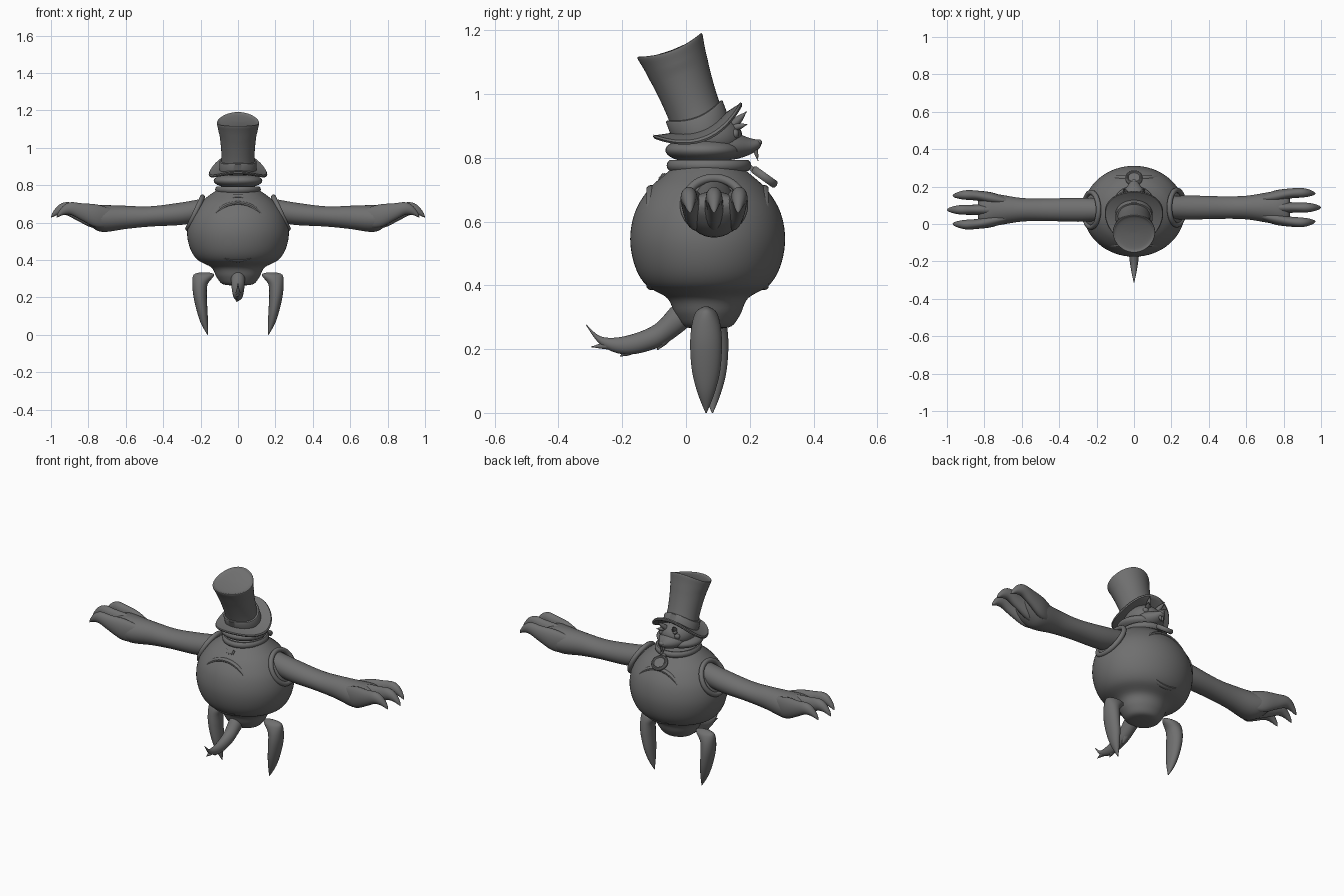
import bpy, bmesh, math
from mathutils import Vector, Matrix

cube = bpy.data.objects.get("Cube")
if cube:
    bpy.data.objects.remove(cube, do_unlink=True)

grey = bpy.data.materials.new("dark_grey")
grey.use_nodes = True
grey.diffuse_color = (0.16, 0.16, 0.16, 1)
grey.node_tree.nodes["Principled BSDF"].inputs["Base Color"].default_value = (0.16, 0.16, 0.16, 1)
parts = []


def finish(bm, name, matrix=None):
    """Turn a bmesh into a named, coloured object."""
    if matrix:
        bm.transform(matrix)
    bmesh.ops.recalc_face_normals(bm, faces=bm.faces)
    mesh = bpy.data.meshes.new(name)
    bm.to_mesh(mesh)
    bm.free()
    mesh.materials.append(grey)
    obj = bpy.data.objects.new(name, mesh)
    bpy.context.collection.objects.link(obj)
    parts.append(obj)
    return obj


def smooth_stations(pts, steps):
    """Catmull-Rom interpolation of (x, y, z, ru, rv) stations."""
    pts = [Vector(p) for p in pts]
    out = []
    for i in range(len(pts) - 1):
        b, c = pts[i], pts[i + 1]
        a, d = pts[max(i - 1, 0)], pts[min(i + 2, len(pts) - 1)]
        for k in range(steps):
            t = k / steps
            out.append(0.5 * (2 * b + (c - a) * t + (2 * a - 5 * b + 4 * c - d) * t * t
                              + (3 * b - a - 3 * c + d) * t ** 3))
    return out + [pts[-1]]


def loft_mesh(pts, axis, steps=5, sides=32):
    """Skin elliptical rings lying square to one axis."""
    u, v = [(1, 2), (0, 2), (0, 1)][axis]
    bm = bmesh.new()
    rings = []
    for p in smooth_stations(pts, steps):
        ring = []
        for k in range(sides):
            ang = math.tau * k / sides
            co = [p[0], p[1], p[2]]
            co[u] += max(p[3], 0.001) * math.cos(ang)
            co[v] += max(p[4], 0.001) * math.sin(ang)
            ring.append(bm.verts.new(co))
        rings.append(ring)
    for r, s in zip(rings, rings[1:]):
        for k in range(sides):
            n = (k + 1) % sides
            bm.faces.new((r[k], r[n], s[n], s[k]))
    bm.faces.new(rings[0])
    bm.faces.new(rings[-1])
    return bm


def loft(name, pts, axis, steps=5, sides=32, matrix=None):
    return finish(loft_mesh(pts, axis, steps, sides), name, matrix)


def ball(name, centre, size):
    bm = bmesh.new()
    bmesh.ops.create_uvsphere(bm, u_segments=32, v_segments=18, radius=1)
    return finish(bm, name, Matrix.Translation(centre) @ Matrix.Diagonal((*size, 1)))


def aim(centre, normal):
    return Matrix.Translation(centre) @ Vector(normal).to_track_quat("Z", "Y").to_matrix().to_4x4()


def ring(name, centre, normal, radius, width, depth, stretch=(1, 1)):
    """Rounded band around a local z axis."""
    bm = bmesh.new()
    loops = []
    for i in range(48):
        a = math.tau * i / 48
        loop = []
        for j in range(10):
            b = math.tau * j / 10
            r = radius + width * math.cos(b)
            loop.append(bm.verts.new((r * math.cos(a) * stretch[0], r * math.sin(a) * stretch[1],
                                      depth * math.sin(b))))
        loops.append(loop)
    for i in range(48):
        r, s = loops[i], loops[(i + 1) % 48]
        for j in range(10):
            n = (j + 1) % 10
            bm.faces.new((r[j], r[n], s[n], s[j]))
    return finish(bm, name, aim(centre, normal))


def spike(name, start, end, radius):
    start, end = Vector(start), Vector(end)
    length = (end - start).length
    loft(name, [(0, 0, 0, radius, radius), (0, 0, length * 0.5, radius * 0.7, radius * 0.7),
                (0, 0, length, 0, 0)], 2, 3, 10, aim(start, end - start))


def box(name, centre, size, tilt=0):
    bm = bmesh.new()
    bmesh.ops.create_cube(bm, size=1)
    bmesh.ops.bevel(bm, geom=bm.edges[:], offset=0.15, segments=2, affect="EDGES")
    finish(bm, name, Matrix.Translation(centre) @ Matrix.Rotation(tilt, 4, "X")
           @ Matrix.Diagonal((*size, 1)))


# Round body with a narrower hip
MID = 0.068
profile = [(0.264, 0.03), (0.272, 0.075), (0.31, 0.103), (0.36, 0.127), (0.4, 0.192), (0.46, 0.228),
           (0.545, 0.243), (0.63, 0.228), (0.7, 0.186), (0.745, 0.138), (0.775, 0.1)]
loft("body", [(0, MID, z, r * 1.12, r) for z, r in profile], 2, 5, 64)
ring("neck_collar", (0, 0.072, 0.776), (0, 0, 1), 0.118, 0.015, 0.018, (0.92, 1))

# Round panels with rims, and the buckle strap on the tail side
for side, label in ((1, "chest"), (-1, "back")):
    ring(label + "_panel_rim", (0, MID + side * 0.177, 0.55), (0, side, 0), 0.153, 0.012, 0.015)
    ball(label + "_panel", (0, MID + side * 0.12, 0.548), (0.15, 0.122, 0.15))
box("strap", (0, -0.075, 0.725), (0.035, 0.015, 0.07), -0.75)
box("buckle", (0, -0.072, 0.737), (0.055, 0.022, 0.03), -0.75)

# Arms, clawed hands, armhole rings and pointed legs
for s, label in ((1, "left"), (-1, "right")):
    y = 0.088 if s > 0 else 0.076
    arm = [(0.18, 0.67, 0.06, 0.06), (0.3, 0.648, 0.064, 0.06), (0.47, 0.633, 0.06, 0.054),
           (0.6, 0.628, 0.063, 0.062), (0.72, 0.622, 0.082, 0.072), (0.78, 0.634, 0.09, 0.06),
           (0.82, 0.648, 0.08, 0.035), (0.835, 0.652, 0.04, 0.012)]
    loft(label + "_arm", [(s * x, y, z, a, b) for x, z, a, b in arm], 0)
    for n, finger in enumerate(("back", "middle", "front")):
        spread, reach = n - 1, 1.0 if n == 1 else 0.97
        claw = [(0.7, 0.625, 0.02, 0.05, 0.045), (0.78, 0.635, 0.032, 0.062, 0.06),
                (0.86, 0.657, 0.027, 0.046, 0.075), (0.92, 0.675, 0.026, 0.034, 0.079),
                (0.96, 0.667, 0.02, 0.026, 0.078), (0.99, 0.643, 0.01, 0.013, 0.076),
                (1.0, 0.628, 0.001, 0.002, 0.075)]
        loft(label + "_" + finger + "_finger",
             [(s * x * reach, y + spread * dy, z, a, b) for x, z, a, b, dy in claw], 0, 4, 20)
    ring(label + "_armhole", (s * 0.229, y, 0.652), (s * 0.9, 0, 0.42), 0.093, 0.014, 0.014)

    leg_y = 0.063 if s > 0 else 0.083
    leg = [(0.162, 0, 0.002, 0.002), (0.179, 0.06, 0.019, 0.026), (0.192, 0.13, 0.029, 0.044),
           (0.203, 0.21, 0.036, 0.05), (0.203, 0.27, 0.041, 0.046), (0.187, 0.31, 0.055, 0.036),
           (0.18, 0.326, 0.05, 0.022), (0.18, 0.334, 0.02, 0.006)]
    loft(label + "_leg", [(s * x, leg_y, z, a, b) for x, z, a, b in leg], 2)

# Curved tail with ragged tufts
loft("tail", [(0, 0.02, 0.325, 0.04, 0.045), (0, -0.04, 0.285, 0.037, 0.052),
              (0, -0.1, 0.238, 0.032, 0.038), (0, -0.19, 0.212, 0.024, 0.029),
              (0, -0.265, 0.225, 0.012, 0.014), (0, -0.313, 0.276, 0.001, 0.002)], 1, 6, 20)
spike("tail_tuft", (0, -0.21, 0.215), (0, -0.298, 0.207), 0.017)
spike("tail_tuft", (0, -0.17, 0.2), (-0.008, -0.207, 0.177), 0.016)
spike("tail_tuft", (0, -0.06, 0.25), (0.005, -0.09, 0.197), 0.024)

# Head with cheeks, snout, eyes, brows and teeth
ball("jaw", (0, 0.055, 0.824), (0.13, 0.12, 0.042))
ball("skull", (0, 0.072, 0.865), (0.1, 0.105, 0.075))
loft("snout", [(0, 0.08, 0.845, 0.09, 0.055), (0, 0.15, 0.838, 0.07, 0.043),
               (0, 0.2, 0.836, 0.038, 0.026), (0, 0.228, 0.842, 0.018, 0.014),
               (0, 0.235, 0.843, 0.004, 0.004)], 1)
ball("nose", (0, 0.228, 0.848), (0.014, 0.011, 0.01))
for s, label in ((1, "left"), (-1, "right")):
    ball(label + "_eye", (s * 0.048, 0.153, 0.875), (0.018, 0.014, 0.016))
    spike(label + "_brow", (s * 0.03, 0.15, 0.905), (s * 0.05, 0.19, 0.945), 0.015)
    spike(label + "_brow", (s * 0.035, 0.15, 0.895), (s * 0.06, 0.192, 0.905), 0.013)
    spike(label + "_tooth", (s * 0.007, 0.217, 0.828), (s * 0.006, 0.226, 0.79), 0.008)

# Hanging medal
medal_normal = (0, 0.58, 0.81)
ring("medal_rim", (0, 0.246, 0.74), medal_normal, 0.038, 0.009, 0.013)
loft("medal", [(0, 0, z, 0.036, 0.036) for z in (-0.006, 0.006)], 2, 1, 32,
     aim((0, 0.246, 0.74), medal_normal))
box("medal_clip", (0, 0.202, 0.769), (0.03, 0.035, 0.016), -0.6)

# Tilted top hat with a saddle-shaped brim
hat = Matrix.Translation((0, 0.043, 0.9)) @ Matrix.Rotation(math.radians(20.5), 4, "X")
crown = [(-0.02, 0.09), (0.06, 0.088), (0.15, 0.095), (0.22, 0.106), (0.256, 0.113)]
bm = loft_mesh([(0, 0, z, r, r * 0.96) for z, r in crown]
               + [(0, 0, 0.262, 0.108, 0.103), (0, 0, 0.256, 0.09, 0.086), (0, 0, 0.254, 0, 0)], 2, 4, 48)
for vert in bm.verts:
    if vert.co.z > 0.2:
        vert.co.z += 0.8 * (vert.co.y ** 2 - vert.co.x ** 2)
finish(bm, "hat_crown", hat)


def saddle(name, profile):
    bm = loft_mesh([(0, 0, z, r * 1.05, r) for z, r in profile], 2, 1, 48)
    for vert in bm.verts:
        vert.co.z += 0.9 * vert.co.y ** 2 - 1.8 * vert.co.x ** 2
    finish(bm, name, hat)


saddle("hat_brim", [(-0.012, 0.07), (-0.012, 0.135), (-0.008, 0.146), (0, 0.149),
                    (0.006, 0.145), (0.004, 0.135), (0.002, 0.07)])
saddle("hat_band", [(0, 0.08), (0, 0.095), (0.04, 0.095), (0.044, 0.092), (0.044, 0.08)])

bpy.ops.object.select_all(action="DESELECT")
for obj in parts:
    obj.select_set(True)
bpy.context.view_layer.objects.active = parts[0]
bpy.ops.object.shade_smooth_by_angle(angle=math.radians(40))
